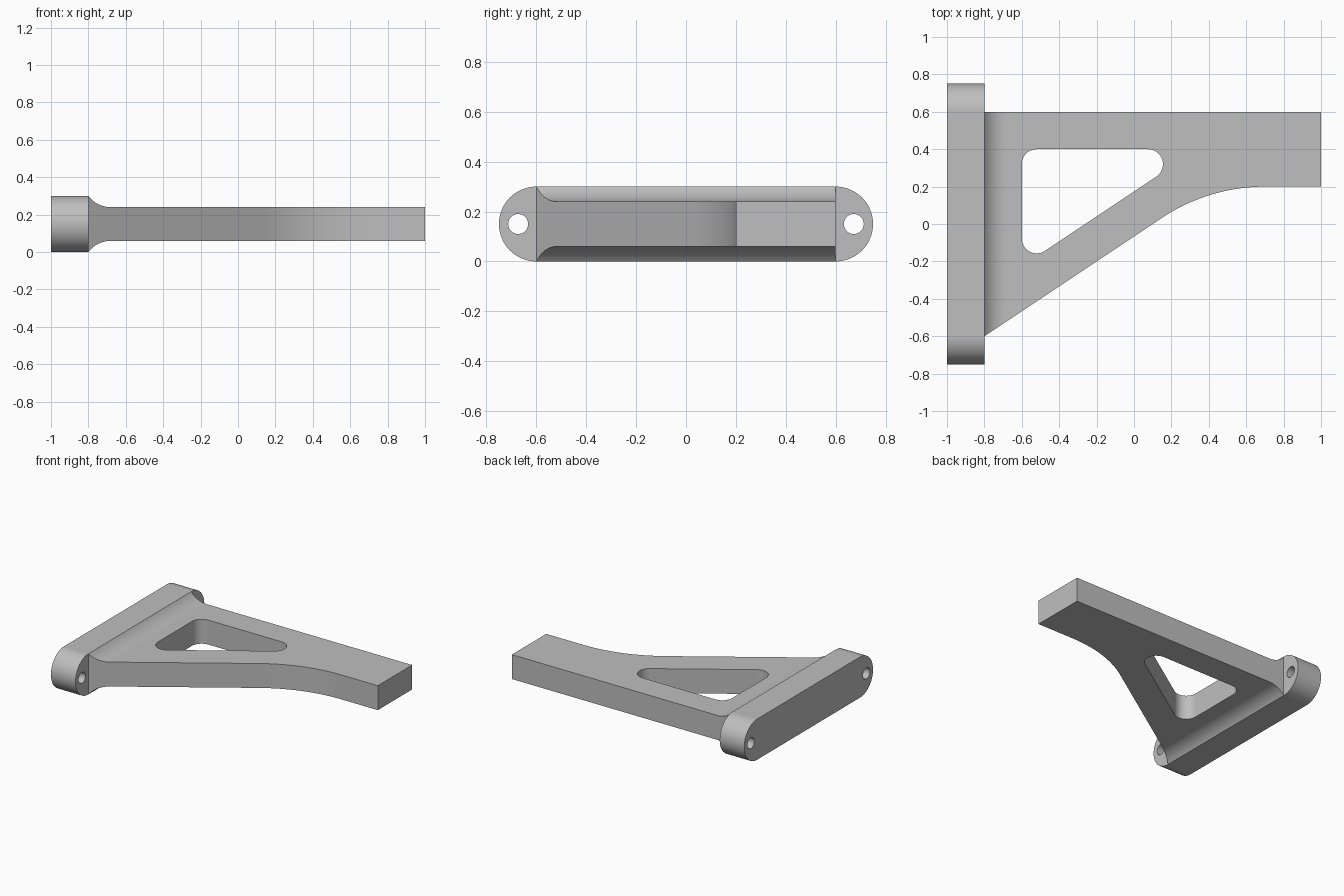
import bpy, bmesh, math
from mathutils import Vector

default = bpy.data.objects.get("Cube")
if default:
    bpy.data.objects.remove(default, do_unlink=True)

# One grey metal for everything
grey = bpy.data.materials.new("grey_metal")
grey.use_nodes = True
colour = (0.52, 0.52, 0.52, 1)
grey.diffuse_color = colour
grey.node_tree.nodes["Principled BSDF"].inputs["Base Color"].default_value = colour


def arc(cx, cy, r, start, end, steps):
    """Points on a circle, angles in degrees."""
    angles = [math.radians(start + (end - start) * i / steps) for i in range(steps + 1)]
    return [(cx + r * math.cos(a), cy + r * math.sin(a)) for a in angles]


def prism(name, points, place, low, high):
    """Extrude a 2D profile from low to high; place maps (u, v, depth) to xyz."""
    bm = bmesh.new()
    bottom = bm.faces.new([bm.verts.new(place(u, v, low)) for u, v in points])
    moved = bmesh.ops.extrude_face_region(bm, geom=[bottom])["geom"]
    shift = Vector(place(0, 0, high)) - Vector(place(0, 0, low))
    bmesh.ops.translate(bm, vec=shift, verts=[g for g in moved if isinstance(g, bmesh.types.BMVert)])
    bmesh.ops.recalc_face_normals(bm, faces=bm.faces)
    mesh = bpy.data.meshes.new(name)
    bm.to_mesh(mesh)
    bm.free()
    mesh.materials.append(grey)
    obj = bpy.data.objects.new(name, mesh)
    bpy.context.collection.objects.link(obj)
    return obj


def activate(obj):
    bpy.ops.object.select_all(action='DESELECT')
    obj.select_set(True)
    bpy.context.view_layer.objects.active = obj


def combine(obj, tool, operation):
    """Apply a boolean and remove its tool."""
    activate(obj)
    mod = obj.modifiers.new("cut", 'BOOLEAN')
    mod.operation, mod.object, mod.solver = operation, tool, 'EXACT'
    bpy.ops.object.modifier_apply(modifier=mod.name)
    bpy.data.objects.remove(tool, do_unlink=True)


def along_x(u, v, d):
    return (d, u, v)


def along_y(u, v, d):
    return (u, d, v)


def along_z(u, v, d):
    return (u, v, d)


MID, JOINT = 0.15, -0.8
slope = math.degrees(math.atan2(2, 3))      # angle of the diagonal edge

# Arm outline: straight back edge, diagonal front edge blending into the tip
bend = arc(0.4 + math.tan(math.radians(slope / 2)), -0.8, 1, 90, 90 + slope, 20)
outline = [(JOINT, 0.6), (1, 0.6), (1, 0.2)] + bend + [(JOINT, -0.6)]
arm = prism("arm", outline, along_z, -0.1, 0.4)

# Side profile: thin plate flaring up to the full bar height at the joint
flare = [(x, z) for x, z in arc(-0.68, 0.39, 0.15, 270, 270 - math.degrees(math.asin(0.8)), 10)]
upper = [(1.1, 0.24)] + flare + [(JOINT - 0.0, 0.3)][1:]
lower = [(x, 2 * MID - z) for x, z in reversed(upper)]
combine(arm, prism("side_profile", upper + lower, along_y, -1, 1), 'INTERSECT')

# Rounded triangular window
window = (arc(-0.52, 0.32, 0.08, 90, 180, 10)
          + arc(-0.52, -0.077, 0.08, 180, 270 + slope, 12)
          + arc(0.075, 0.32, 0.08, slope - 90, 90, 14))
combine(arm, prism("window_cutter", window, along_z, -0.1, 0.4), 'DIFFERENCE')

# Mounting bar with half-round ends and a pin hole in each
stadium = arc(0.6, MID, MID, -90, 90, 32) + arc(-0.6, MID, MID, 90, 270, 32)
bar = prism("mounting_bar", stadium, along_x, -1, JOINT)
for side in (-1, 1):
    hole = arc(side * 0.673, MID, 0.04, 0, 360, 32)[:-1]
    combine(bar, prism("pin_hole_cutter", hole, along_x, -1.1, -0.7), 'DIFFERENCE')

# Smooth curves, crisp edges, flat large faces
for part in (arm, bar):
    activate(part)
    bpy.ops.object.shade_smooth_by_angle(angle=math.radians(30))
    normals = part.modifiers.new("flat_faces", 'WEIGHTED_NORMAL')
    normals.keep_sharp = True
